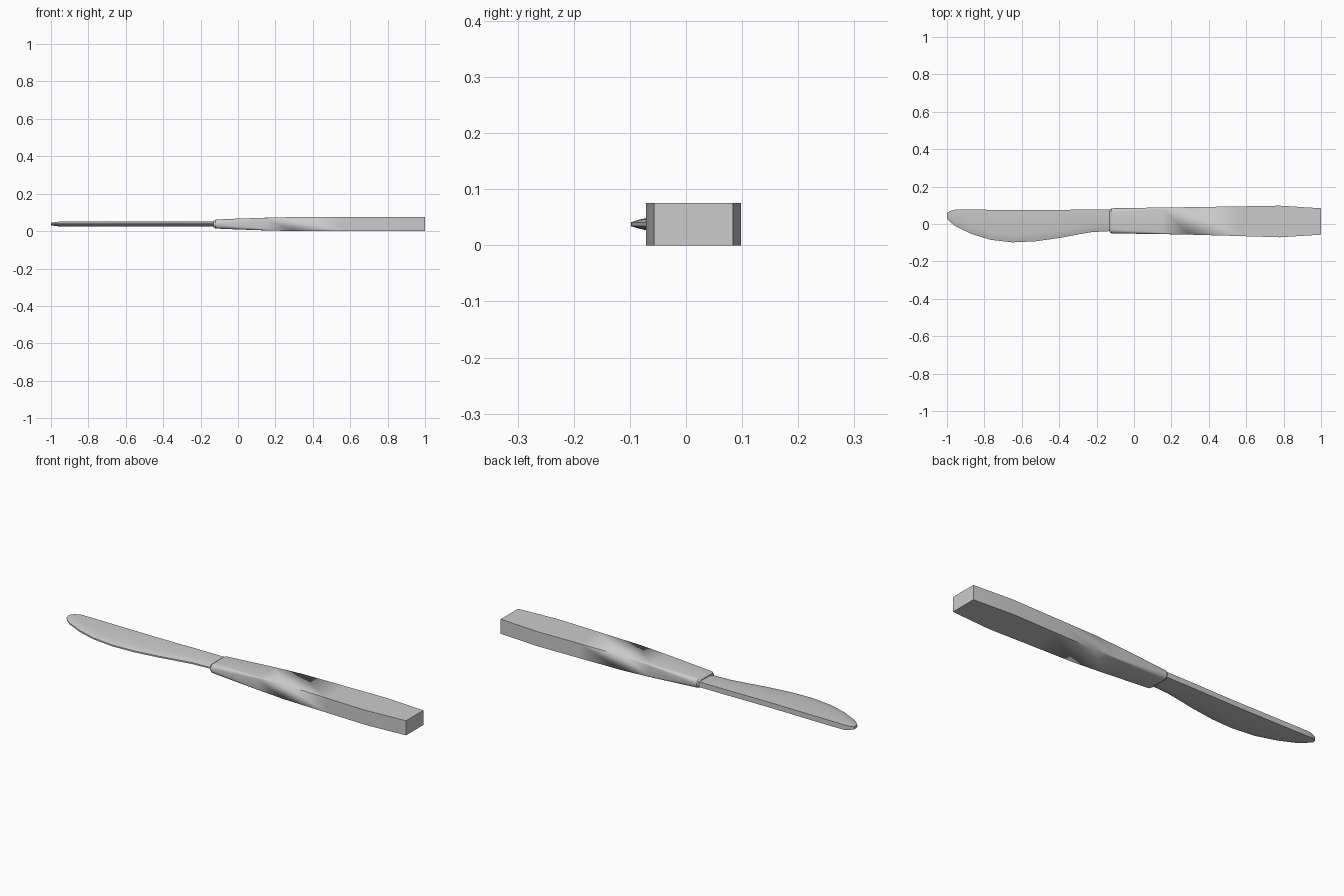
import bpy, bmesh, math

cube = bpy.data.objects.get("Cube")
if cube:
    bpy.data.objects.remove(cube, do_unlink=True)

MID = 0.0377  # height of the knife's middle plane

steel = bpy.data.materials.new("grey steel")
steel.use_nodes = True
steel.diffuse_color = (0.6, 0.6, 0.6, 1)
steel.node_tree.nodes["Principled BSDF"].inputs["Base Color"].default_value = (0.6, 0.6, 0.6, 1)


def loft(name, sections, angle):
    """Skin (x, ring of (y, z)) sections and cap both ends."""
    bm = bmesh.new()
    rings = [[bm.verts.new((x, y, MID + z)) for y, z in ring] for x, ring in sections]
    n = len(rings[0])
    for a, b in zip(rings, rings[1:]):
        for i in range(n):
            j = (i + 1) % n
            bm.faces.new((a[i], a[j], b[j], b[i]))
    bm.faces.new(rings[0])
    bm.faces.new(rings[-1])
    bmesh.ops.remove_doubles(bm, verts=bm.verts, dist=0.0002)
    bmesh.ops.recalc_face_normals(bm, faces=bm.faces)
    mesh = bpy.data.meshes.new(name)
    bm.to_mesh(mesh)
    bm.free()
    mesh.materials.append(steel)
    obj = bpy.data.objects.new(name, mesh)
    bpy.context.collection.objects.link(obj)
    bpy.ops.object.select_all(action="DESELECT")
    obj.select_set(True)
    bpy.context.view_layer.objects.active = obj
    bpy.ops.object.shade_smooth_by_angle(angle=math.radians(angle))


def rounded_ring(low, high, half, radius, steps=4):
    """Rectangle in y and z with rounded corners."""
    cy, hy = (low + high) / 2, (high - low) / 2
    ring = []
    for q, (sy, sz) in enumerate(((1, 1), (-1, 1), (-1, -1), (1, -1))):
        for k in range(steps + 1):
            a = math.pi / 2 * (q + k / steps)
            ring.append((cy + sy * (hy - radius) + radius * math.cos(a),
                         sz * (half - radius) + radius * math.sin(a)))
    return ring


def blade_ring(low, high, half):
    """Flat spine and sides, tapering to a narrow cutting edge."""
    depth = high - low
    side = [(high, half), (low + min(0.04, depth * 0.4), half),
            (low + min(0.016, depth * 0.18), half * 0.62), (low, half * 0.27)]
    return side + [(y, -z) for y, z in reversed(side)]


# Handle: x, lower y, upper y, half thickness, corner radius
handle = [(-0.13, -0.043, 0.076, 0.017, 0.016), (-0.12, -0.05, 0.084, 0.024, 0.021),
          (0.0, -0.052, 0.086, 0.029, 0.016), (0.15, -0.054, 0.088, 0.034, 0.007),
          (0.3, -0.057, 0.09, 0.0375, 0), (0.55, -0.064, 0.094, 0.0377, 0),
          (0.78, -0.071, 0.098, 0.0377, 0), (1.0, -0.057, 0.084, 0.0377, 0)]
loft("handle", [(x, rounded_ring(*rest)) for x, *rest in handle], 30)

# Blade: x, lower y, upper y, half thickness
blade = [(-1.0, 0.03, 0.058, 0.007), (-0.985, 0.012, 0.069, 0.009),
         (-0.955, -0.012, 0.077, 0.013), (-0.87, -0.053, 0.077, 0.0135),
         (-0.77, -0.084, 0.076, 0.0135), (-0.65, -0.098, 0.075, 0.0135),
         (-0.53, -0.093, 0.074, 0.0135), (-0.4, -0.075, 0.075, 0.0135),
         (-0.3, -0.056, 0.077, 0.0135), (-0.23, -0.044, 0.077, 0.0135),
         (-0.11, -0.037, 0.077, 0.0135)]
loft("blade", [(x, blade_ring(*rest)) for x, *rest in blade], 30)
